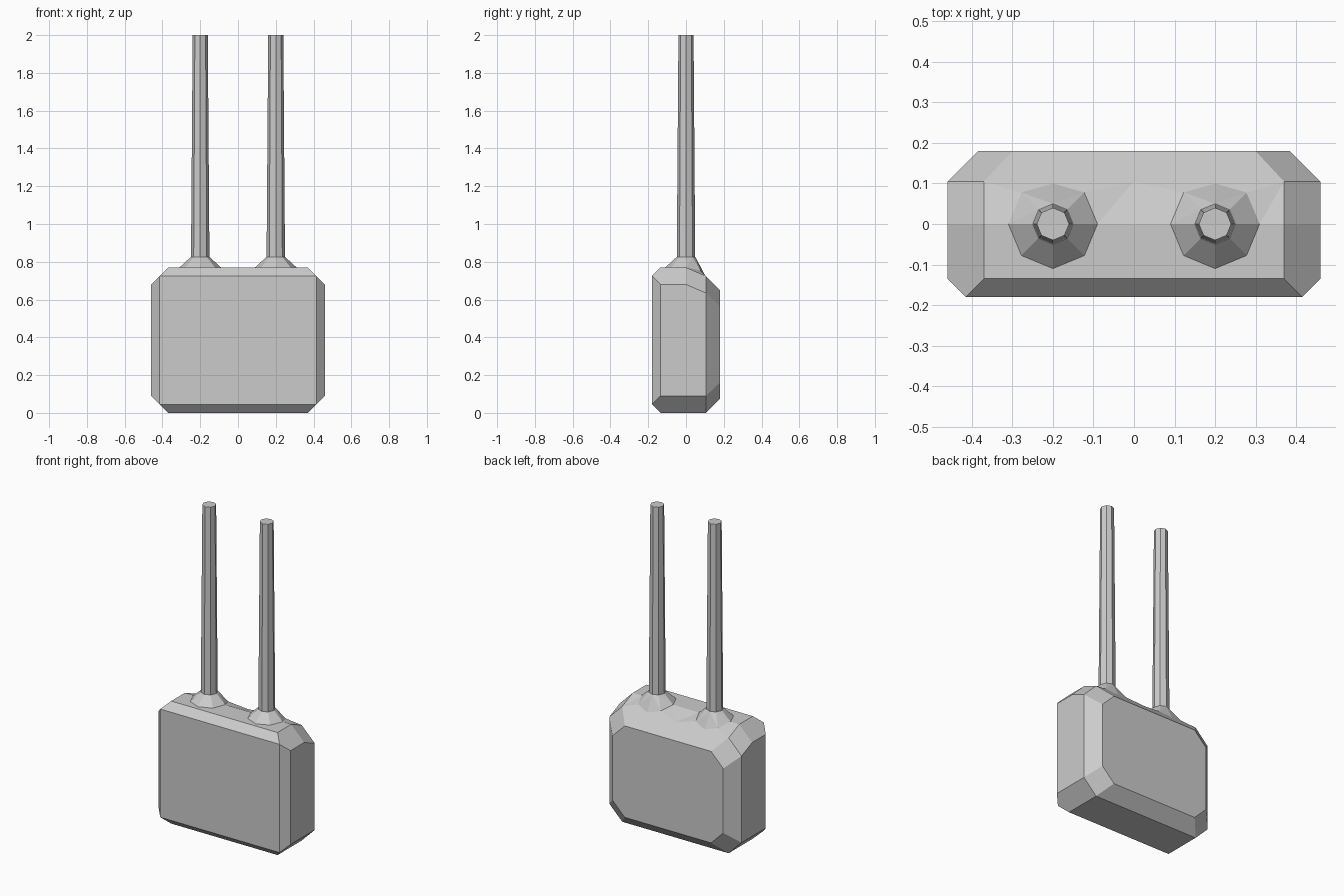
import bpy, bmesh
from math import sin, cos, pi, radians

if "Cube" in bpy.data.objects:
    bpy.data.objects.remove(bpy.data.objects["Cube"])


def hull(name, pts):
    """Flat-faced convex solid through the given points."""
    bm = bmesh.new()
    for p in pts:
        bm.verts.new(p)
    bmesh.ops.convex_hull(bm, input=bm.verts[:])
    bmesh.ops.dissolve_limit(bm, angle_limit=radians(1), verts=bm.verts[:], edges=bm.edges[:])
    bmesh.ops.recalc_face_normals(bm, faces=bm.faces[:])
    me = bpy.data.meshes.new(name)
    bm.to_mesh(me)
    bm.free()
    ob = bpy.data.objects.new(name, me)
    bpy.context.collection.objects.link(ob)
    return ob


def mirrored(pts):
    return [(s * x, y, z) for s in (1, -1) for x, y, z in pts]


def ring(cx, r, z):
    """Eight points around a pole axis."""
    return [(cx + r * cos(i * pi / 4), r * sin(i * pi / 4), z) for i in range(8)]


def octagon(y, x, z0, z1, c):
    return [(x, y, z0 + c), (x - c, y, z0), (x, y, z1 - c), (x - c, y, z1)]


# Chamfered body: square front, octagonal middle, sloping shoulder, smaller back
body = [(0.415, -0.18, 0.045), (0.415, -0.18, 0.725)]
body += octagon(-0.135, 0.46, 0.0, 0.77, 0.09)
body += octagon(0.0, 0.46, 0.0, 0.77, 0.09)
body += octagon(0.105, 0.46, 0.0, 0.725, 0.09)
body += octagon(0.18, 0.385, 0.075, 0.65, 0.085)
hull("body", mirrored(body))

for side, s in (("left", -1), ("right", 1)):
    cx = 0.2 * s
    # Raised shoulder behind each pole, in line with the back chamfer
    hull(side + "_shoulder", [
        (0.37 * s, 0.105, 0.725), (0, 0.105, 0.725),
        (0.31 * s, 0, 0.77), (0.09 * s, 0, 0.77),
        (0.277 * s, 0.077, 0.753), (0.123 * s, 0.077, 0.753),
        (0.2 * s, 0, 0.72)])
    # Flared collar, dropping at the back to meet the chamfer
    base = [(x, y, min(0.77, 0.83 - y) if y > 0.01 else 0.77) for x, y, _ in ring(cx, 0.11, 0)]
    base = [(x, min(y, 0.1), max(z, 0.73)) for x, y, z in base]
    hull(side + "_collar", base + ring(cx, 0.05, 0.825))
    # Tapered pole
    hull(side + "_pole", ring(cx, 0.049, 0.80) + ring(cx, 0.04, 2.0))
